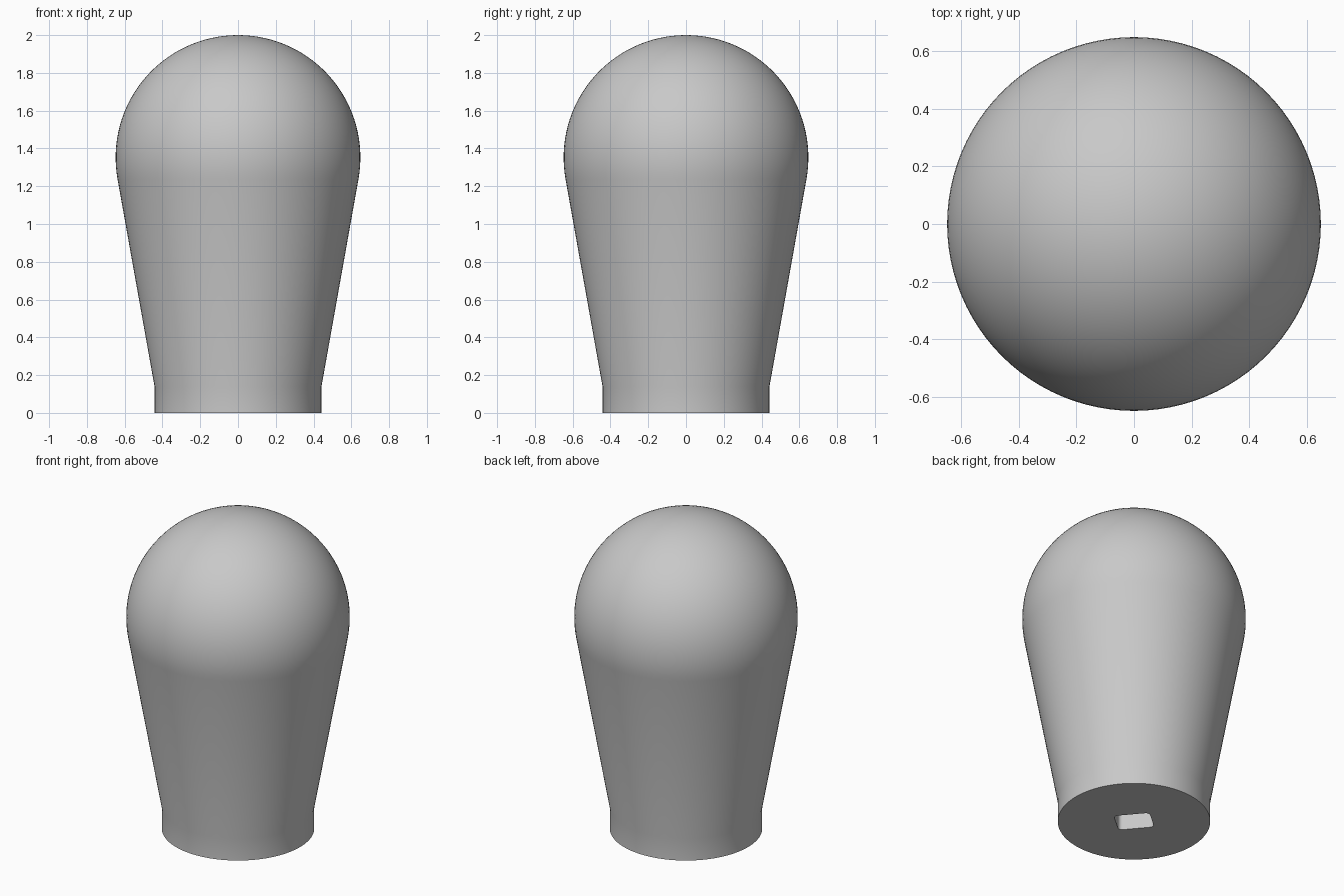
import bpy
import bmesh
import math
from mathutils import Matrix, Vector

default = bpy.data.objects.get("Cube")
if default:
    bpy.data.objects.remove(default, do_unlink=True)

DOME_R = 0.648
DOME_Z = 2 - DOME_R
NECK_R, NECK_TOP = 0.442, 0.14
TAPER = math.radians(10.2)   # slope of the grip, tangent to the dome
SEGMENTS, DOME_STEPS = 96, 32

grey = bpy.data.materials.new("grey")
grey.use_nodes = True
colour = (0.58, 0.58, 0.58, 1)
grey.diffuse_color = colour
grey.node_tree.nodes["Principled BSDF"].inputs["Base Color"].default_value = colour


def make_object(name, bm):
    mesh = bpy.data.meshes.new(name)
    bm.to_mesh(mesh)
    bm.free()
    obj = bpy.data.objects.new(name, mesh)
    bpy.context.collection.objects.link(obj)
    mesh.materials.append(grey)
    return obj


# Knob: straight neck, tapered grip and spherical dome, turned around z
profile = [(0, 0), (NECK_R, 0), (NECK_R, NECK_TOP)]
for i in range(DOME_STEPS + 1):
    a = -TAPER + (math.pi / 2 + TAPER) * i / DOME_STEPS
    profile.append((DOME_R * math.cos(a), DOME_Z + DOME_R * math.sin(a)))

bm = bmesh.new()
verts = [bm.verts.new((r, 0, z)) for r, z in profile]
edges = [bm.edges.new(pair) for pair in zip(verts, verts[1:])]
bmesh.ops.spin(bm, geom=verts + edges, cent=(0, 0, 0), axis=(0, 0, 1),
               angle=math.tau, steps=SEGMENTS)
bmesh.ops.remove_doubles(bm, verts=bm.verts, dist=0.0005)
bmesh.ops.recalc_face_normals(bm, faces=bm.faces)
knob = make_object("knob", bm)

# Rounded rectangular socket in the underside
bm = bmesh.new()
size = Matrix.Diagonal(Vector((0.165, 0.21, 1.2, 1)))
bmesh.ops.create_cube(bm, size=1, matrix=Matrix.Rotation(math.radians(40), 4, "Z") @ size)
upright = [e for e in bm.edges if abs(e.verts[0].co.z - e.verts[1].co.z) > 0.5]
bmesh.ops.bevel(bm, geom=upright, offset=0.025, segments=4, profile=0.5, affect="EDGES")
cutter = make_object("socket_cutter", bm)
cutter.hide_render = True

cut = knob.modifiers.new("socket", "BOOLEAN")
cut.operation = "DIFFERENCE"
cut.solver = "EXACT"
cut.object = cutter

bpy.ops.object.select_all(action="DESELECT")
knob.select_set(True)
bpy.context.view_layer.objects.active = knob
bpy.ops.object.modifier_apply(modifier=cut.name)
bpy.data.objects.remove(cutter, do_unlink=True)
bpy.ops.object.shade_smooth_by_angle(angle=math.radians(30))
